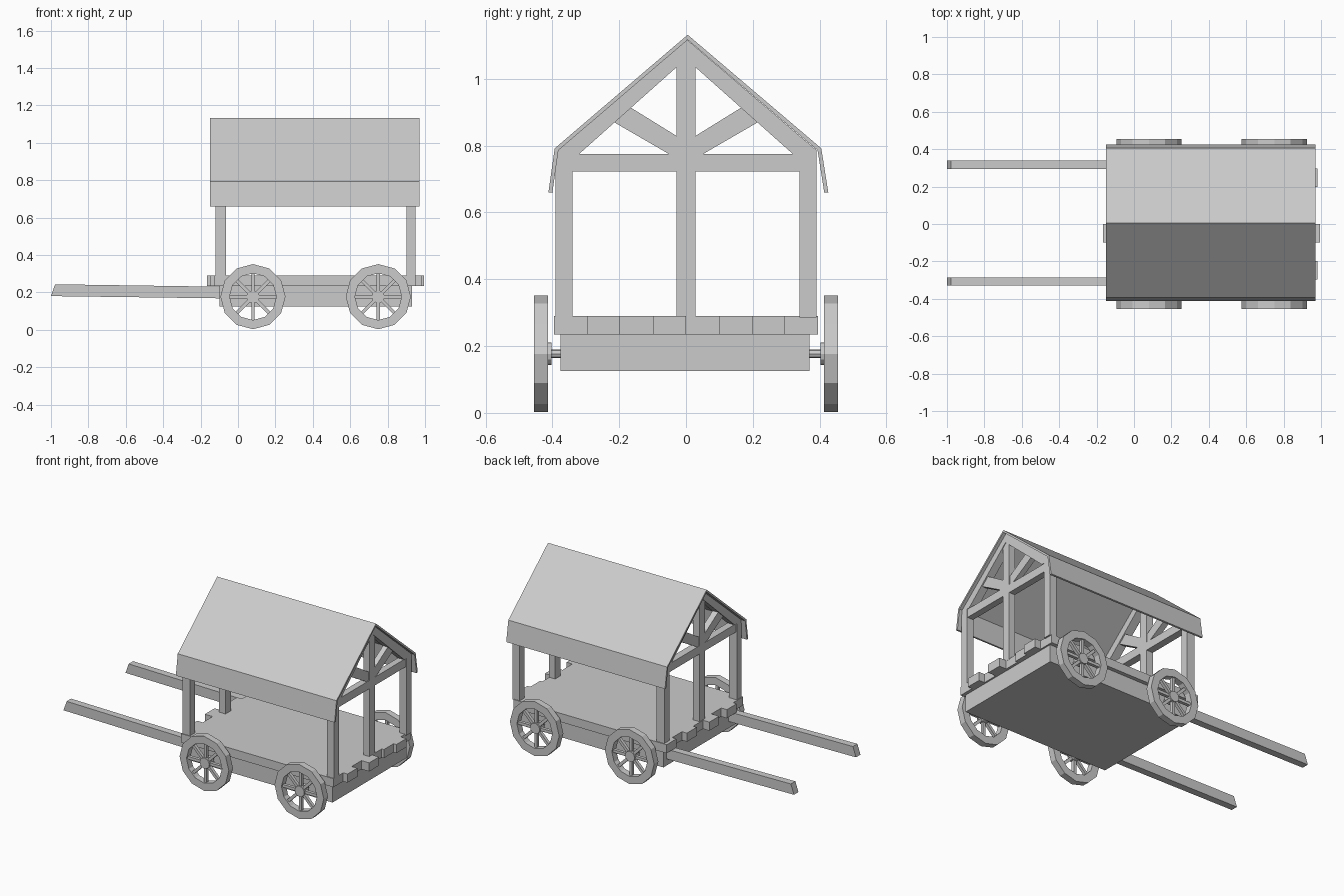
import bpy, bmesh, math
from mathutils import Matrix, Vector

cube = bpy.data.objects.get("Cube")
if cube:
    bpy.data.objects.remove(cube, do_unlink=True)

grey = bpy.data.materials.new("plain_grey")
grey.use_nodes = True
COLOUR = (0.6, 0.6, 0.6, 1)
grey.diffuse_color = COLOUR
grey.node_tree.nodes["Principled BSDF"].inputs["Base Color"].default_value = COLOUR


def finish(name, bm):
    bmesh.ops.recalc_face_normals(bm, faces=bm.faces)
    mesh = bpy.data.meshes.new(name)
    bm.to_mesh(mesh)
    bm.free()
    mesh.materials.append(grey)
    obj = bpy.data.objects.new(name, mesh)
    bpy.context.scene.collection.objects.link(obj)
    return obj


def prism(name, points, start, end, axis="x"):
    """Extrude a (y, z) profile along x, or an (x, z) profile along y."""
    bm = bmesh.new()
    place = (lambda a, b, t: (t, a, b)) if axis == "x" else (lambda a, b, t: (a, t, b))
    face = bm.faces.new([bm.verts.new(place(a, b, start)) for a, b in points])
    moved = bmesh.ops.extrude_face_region(bm, geom=[face])["geom"]
    shift = Vector(place(0, 0, end - start))
    bmesh.ops.translate(bm, vec=shift, verts=[v for v in moved if isinstance(v, bmesh.types.BMVert)])
    return finish(name, bm)


def box(name, x, y, z):
    return prism(name, [(y[0], z[0]), (y[1], z[0]), (y[1], z[1]), (y[0], z[1])], *x)


def add_cylinder(bm, radius, x, y0, y1, z, sides):
    matrix = Matrix.Translation((x, (y0 + y1) / 2, z)) @ Matrix.Rotation(math.pi / 2, 4, "X")
    bmesh.ops.create_cone(bm, cap_ends=True, segments=sides, radius1=radius, radius2=radius,
                          depth=abs(y1 - y0), matrix=matrix)


# Wagon bed and staggered deck planks
box("wagon_bed", (-0.10, 0.93), (-0.375, 0.37), (0.125, 0.236))
front_ends = [0.95, 0.98, 0.94, 0.995, 0.945, 0.96, 0.98, 0.94]
back_ends = [-0.125, -0.15, -0.11, -0.165, -0.12, -0.145, -0.11, -0.14]
width = 0.79 / 8
for i, (a, b) in enumerate(zip(back_ends, front_ends)):
    y = -0.395 + i * width
    box(f"deck_plank_{i + 1}", (a, b), (y, y + width), (0.235, 0.29))

# Timber frame at each end
for end, x in (("rear", (-0.12, -0.065)), ("fore", (0.90, 0.95))):
    inner = (x[0] + 0.004, x[1] - 0.004)
    box(f"{end}_centre_post", inner, (-0.028, 0.028), (0.285, 1.08))
    box(f"{end}_cross_beam", inner, (-0.345, 0.345), (0.722, 0.775))
    for side, s in (("left", 1), ("right", -1)):
        box(f"{end}_{side}_post", x, sorted((s * 0.34, s * 0.39)), (0.285, 0.78))
        prism(f"{end}_{side}_rafter", [(0, 1.06), (0, 1.12), (s * 0.39, 0.787),
                                       (s * 0.39, 0.775), (s * 0.32, 0.775)], *x)
        prism(f"{end}_{side}_brace", [(s * 0.02, 0.757), (s * 0.02, 0.824),
                                      (s * 0.167, 0.915), (s * 0.215, 0.87)],
              x[0] + 0.008, x[1] - 0.008)

# Folded roof sheet
outer = [(-0.412, 0.66), (-0.393, 0.792), (0.005, 1.132), (0.405, 0.792), (0.426, 0.66)]
lining = [(0.414, 0.659), (0.394, 0.786), (0.005, 1.117), (-0.382, 0.786), (-0.400, 0.659)]
prism("roof", outer + lining, -0.15, 0.97)

# Pulling shafts with slanted tips
for side, y in (("left", 0.295), ("right", -0.33)):
    prism(f"{side}_shaft", [(-1, 0.18), (-0.08, 0.168), (-0.08, 0.23), (-0.978, 0.243)],
          y, y + 0.045, "y")

# Spoked wheels and axles
WHEEL_Z, RADIUS, INNER = 0.177, 0.174, 0.125
for end, x in (("rear", 0.08), ("fore", 0.75)):
    bm = bmesh.new()
    add_cylinder(bm, 0.013, x, -0.42, 0.42, WHEEL_Z, 8)
    finish(f"{end}_axle", bm)
    for side, s in (("left", 1), ("right", -1)):
        bm = bmesh.new()
        rings = []
        for radius, y in ((RADIUS, 0.413), (RADIUS, 0.455), (INNER, 0.455), (INNER, 0.413)):
            rings.append([bm.verts.new((x + radius * math.cos(k * math.pi / 6), s * y,
                                        WHEEL_Z + radius * math.sin(k * math.pi / 6)))
                          for k in range(12)])
        for r in range(4):
            a, b = rings[r], rings[(r + 1) % 4]
            for k in range(12):
                n = (k + 1) % 12
                bm.faces.new((a[k], a[n], b[n], b[k]))
        finish(f"{end}_{side}_wheel_rim", bm)

        bm = bmesh.new()
        add_cylinder(bm, 0.034, x, s * 0.402, s * 0.452, WHEEL_Z, 12)
        finish(f"{end}_{side}_wheel_hub", bm)

        bm = bmesh.new()
        for k in range(8):
            matrix = (Matrix.Translation((x, s * 0.434, WHEEL_Z))
                      @ Matrix.Rotation(k * math.pi / 4, 4, "Y")
                      @ Matrix.Translation((0.075, 0, 0))
                      @ Matrix.Diagonal((0.11, 0.02, 0.018, 1)))
            bmesh.ops.create_cube(bm, size=1, matrix=matrix)
        finish(f"{end}_{side}_wheel_spokes", bm)
